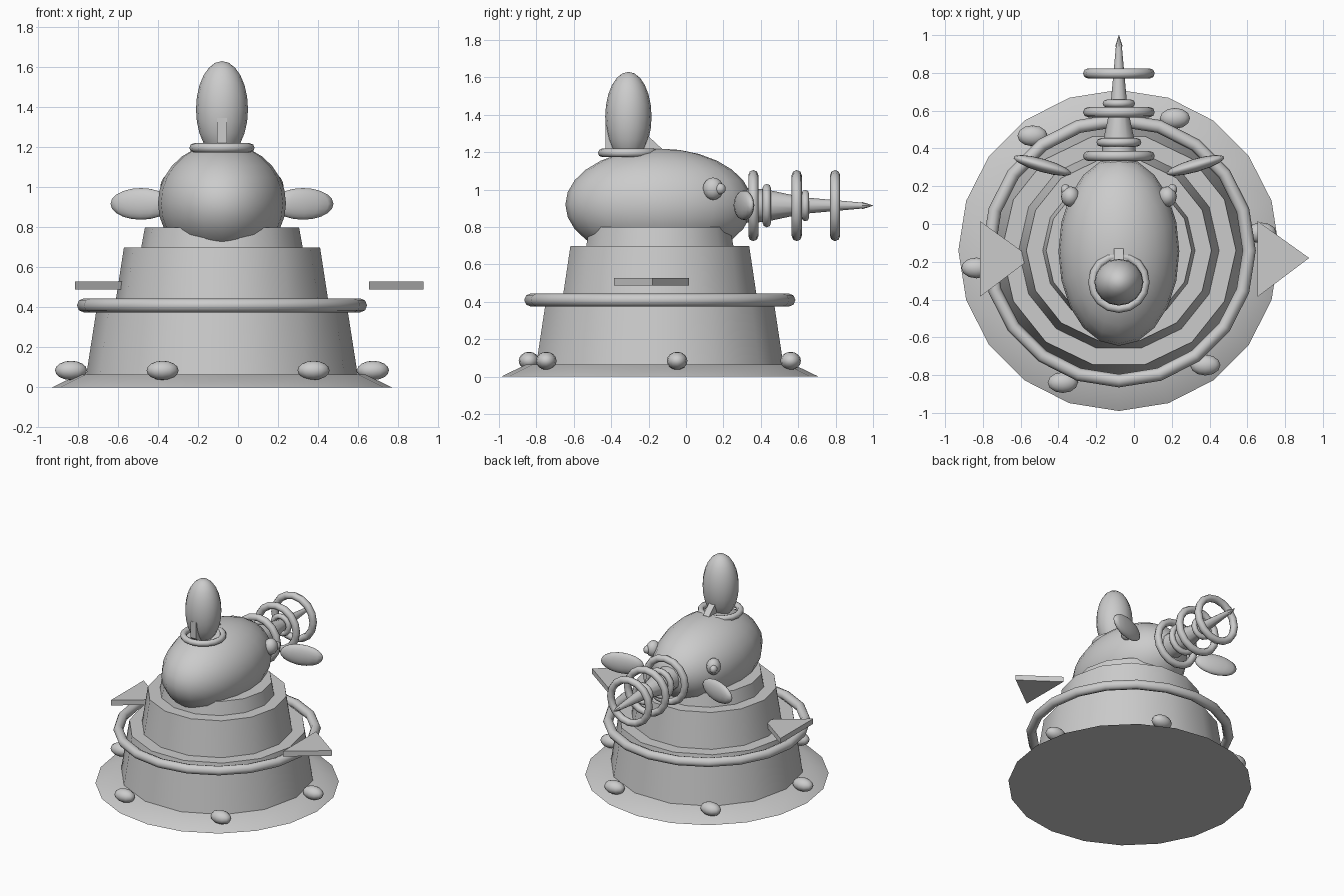
import bpy, bmesh, math
from mathutils import Matrix, Vector

if "Cube" in bpy.data.objects:
    bpy.data.objects.remove(bpy.data.objects["Cube"])

CX, CY = -0.08, -0.14      # axis of the stepped body
GZ = 0.915                 # height of the barrel axis

grey = bpy.data.materials.new("plain grey")
grey.diffuse_color = (0.6, 0.6, 0.6, 1)
grey.use_nodes = True
grey.node_tree.nodes["Principled BSDF"].inputs["Base Color"].default_value = grey.diffuse_color


def finish(name, bm, loc=(0, 0, 0), rot=None, smooth=40):
    bmesh.ops.recalc_face_normals(bm, faces=bm.faces)
    m = Matrix.Translation(Vector(loc)) @ (rot if rot else Matrix())
    bm.transform(m)
    me = bpy.data.meshes.new(name)
    bm.to_mesh(me)
    bm.free()
    me.materials.append(grey)
    ob = bpy.data.objects.new(name, me)
    bpy.context.collection.objects.link(ob)
    if smooth:
        bpy.ops.object.select_all(action='DESELECT')
        ob.select_set(True)
        bpy.context.view_layer.objects.active = ob
        bpy.ops.object.shade_smooth_by_angle(angle=math.radians(smooth))
    return ob


def lathe(name, profile, n, loc, rot=None):
    """Closed turned solid from (radius, height) pairs."""
    bm = bmesh.new()
    rings = [[bm.verts.new((r * math.cos(2 * math.pi * k / n),
                            r * math.sin(2 * math.pi * k / n), z))
              for k in range(n)] for r, z in profile]
    for a, b in zip(rings, rings[1:]):
        for k in range(n):
            j = (k + 1) % n
            bm.faces.new((a[k], a[j], b[j], b[k]))
    bm.faces.new(rings[0][::-1])
    bm.faces.new(rings[-1])
    return finish(name, bm, loc, rot)


def torus(name, major, minor, n, loc, rot=None, m=8):
    bm = bmesh.new()
    rings = []
    for k in range(n):
        a = 2 * math.pi * k / n
        ring = []
        for i in range(m):
            b = 2 * math.pi * i / m
            r = major + minor * math.cos(b)
            ring.append(bm.verts.new((r * math.cos(a), r * math.sin(a), minor * math.sin(b))))
        rings.append(ring)
    for k in range(n):
        a, b = rings[k], rings[(k + 1) % n]
        for i in range(m):
            j = (i + 1) % m
            bm.faces.new((a[i], b[i], b[j], a[j]))
    return finish(name, bm, loc, rot, 80)


def ball(name, radii, loc, rot=None, u=16, v=12):
    bm = bmesh.new()
    bmesh.ops.create_uvsphere(bm, u_segments=u, v_segments=v, radius=1)
    bm.transform(Matrix.Diagonal((*radii, 1)))
    return finish(name, bm, loc, rot, 80)


def prism(name, pts, depth):
    """Extrude a flat 3D outline along a vector."""
    bm = bmesh.new()
    f = bm.faces.new([bm.verts.new(p) for p in pts])
    ex = bmesh.ops.extrude_face_region(bm, geom=[f])
    bmesh.ops.translate(bm, vec=depth,
                        verts=[g for g in ex["geom"] if isinstance(g, bmesh.types.BMVert)])
    return finish(name, bm, smooth=0)


# Base skirt and three stepped tiers
lathe("base_skirt", [(0.85, 0), (0.715, 0.065)], 20, (CX, CY, 0))
lathe("lower_tier", [(0.68, 0.05), (0.62, 0.435)], 14, (CX, CY, 0))
lathe("middle_tier", [(0.533, 0.42), (0.49, 0.70)], 14, (CX, CY, 0))
lathe("upper_tier", [(0.407, 0.68), (0.385, 0.80)], 14, (CX, CY, 0))
torus("body_ring", 0.69, 0.035, 20, (CX, CY, 0.41))

# Rivets around the skirt
for k in range(6):
    a = math.radians(7 + 60 * k)
    ball("rivet", (0.08, 0.055, 0.048),
         (CX + 0.76 * math.cos(a), CY + 0.76 * math.sin(a), 0.085), u=12, v=8)

# Two flat triangular wings, both pointing to +x
for x in (0.655, -0.815):
    prism("wing", [(x, 0.015, 0.488), (x, -0.385, 0.488), (x + 0.272, -0.18, 0.488)],
          (0, 0, 0.04))

# Head
ball("head", (0.32, 0.5, 0.3), (CX, -0.145, 0.92), u=20, v=14)

# Top bulb with collar and fin
ball("top_bulb", (0.13, 0.124, 0.24), (CX, -0.308, 1.39))
torus("bulb_collar", 0.14, 0.023, 16, (CX, -0.308, 1.197))
prism("bulb_fin", [(CX - 0.025, -0.43, 1.345), (CX - 0.025, -0.43, 1.22),
                   (CX - 0.025, -0.35, 1.13), (CX - 0.025, -0.13, 1.15),
                   (CX - 0.025, -0.13, 1.22), (CX - 0.025, -0.2, 1.285)], (0.05, 0, 0))

# Mirrored eyes and side pods
for s in (-1, 1):
    ball("eye", (0.05, 0.055, 0.06), (CX + s * 0.257, 0.145, 1.005), u=12, v=8)
    ball("pupil", (0.026, 0.03, 0.03), (CX + s * 0.283, 0.182, 1.005), u=10, v=8)
    ball("side_pod", (0.16, 0.035, 0.079), (CX + s * 0.405, 0.31, 0.917),
         Matrix.Rotation(s * math.radians(16), 4, 'Z'), u=14, v=10)

# Tapered barrel with rings, pointing to +y
along_y = Matrix.Rotation(math.radians(-90), 4, 'X')
lathe("barrel", [(0.095, 0.25), (0.088, 0.42), (0.045, 0.62), (0.015, 0.95)],
      12, (CX, 0, GZ), along_y)
lathe("barrel_tip", [(0.02, 0.94), (0.001, 1.0)], 8, (CX, 0, GZ), along_y)
for y in (0.36, 0.592, 0.797):
    torus("barrel_ring", 0.163, 0.027, 16, (CX, y, GZ), along_y)
torus("inner_ring_back", 0.097, 0.022, 14, (CX, 0.432, GZ), along_y)
torus("inner_ring_front", 0.066, 0.02, 14, (CX, 0.638, GZ), along_y)
